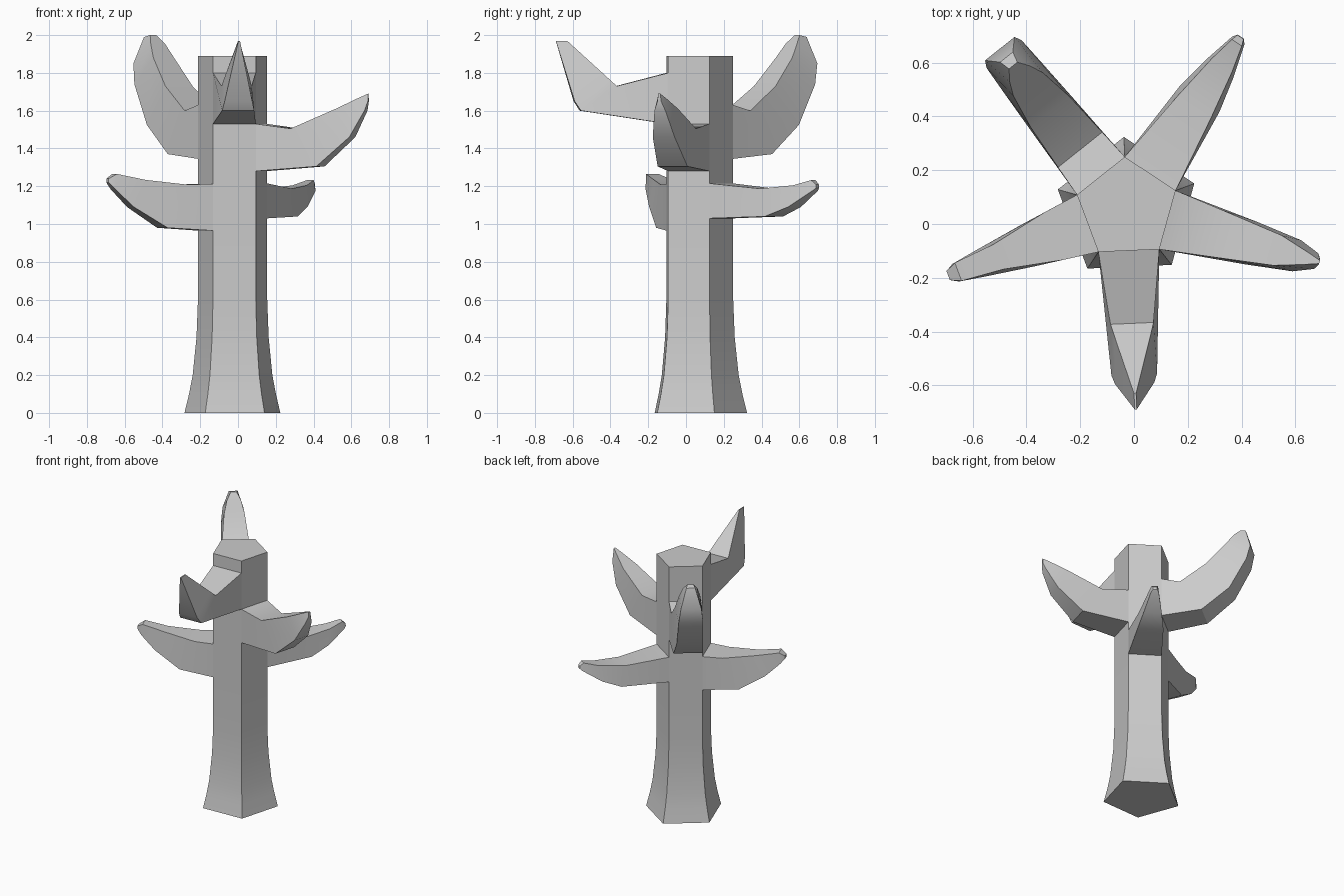
import bpy
from math import cos, sin, radians

if "Cube" in bpy.data.objects:
    bpy.data.objects.remove(bpy.data.objects["Cube"])

CX, CY, R = -0.026, 0.057, 0.193      # trunk centre and corner radius
ROT = 20.5                            # angle of the first trunk corner
APO, HALF = R * cos(radians(36)), R * sin(radians(36))


def make(name, verts, faces):
    me = bpy.data.meshes.new(name)
    me.from_pydata(verts, [], faces)
    me.shade_smooth()
    me.set_sharp_from_angle(angle=radians(32))
    ob = bpy.data.objects.new(name, me)
    bpy.context.collection.objects.link(ob)
    return ob


# Branches, one per trunk face: root (bottom z, top z), then sections of
# (top reach, top z, top half width, bottom reach, bottom z, bottom half width)
branches = {
    "branch_back_right": (56.5, (1.03, 1.215), [
        (.45, 1.187, .075, .49, 1.04, .088),
        (.64, 1.205, .045, .62, 1.09, .062),
        (.74, 1.232, .022, .75, 1.175, .027),
        (.765, 1.21, .014, .767, 1.19, .014)]),
    "branch_back_left": (128.5, (1.345, 1.63), [
        (.28, 1.60, .105, .43, 1.37, .10),
        (.46, 1.73, .092, .62, 1.525, .09),
        (.59, 1.88, .07, .735, 1.74, .083),
        (.64, 1.955, .048, .76, 1.85, .07),
        (.68, 2.0, .02, .72, 1.99, .03)]),
    "branch_left": (200.5, (.965, 1.213), [
        (.29, 1.208, .095, .40, .98, .08),
        (.51, 1.233, .05, .58, 1.09, .052),
        (.67, 1.265, .036, .68, 1.185, .035),
        (.71, 1.24, .018, .71, 1.22, .018)]),
    "branch_front": (272.5, (1.53, 1.80), [
        (.427, 1.73, .08, .617, 1.60, .085),
        (.47, 1.77, .068, .65, 1.65, .073),
        (.687, 1.97, .004, .747, 1.97, .004)]),
    "branch_right": (344.5, (1.28, 1.53), [
        (.34, 1.505, .09, .48, 1.305, .082),
        (.58, 1.61, .058, .655, 1.46, .06),
        (.69, 1.665, .024, .73, 1.60, .03),
        (.743, 1.69, .006, .743, 1.65, .01)]),
}

for name, (deg, (z0, z1), secs) in branches.items():
    c, s = cos(radians(deg)), sin(radians(deg))
    verts, faces = [], []
    for rt, zt, wt, rb, zb, wb in [(APO, z1, HALF, APO, z0, HALF)] + secs:
        for r, t, z in ((rb, wb, zb), (rt, wt, zt), (rt, -wt, zt), (rb, -wb, zb)):
            verts.append((CX + r * c - t * s, CY + r * s + t * c, z))
    for k in range(len(secs)):
        for i in range(4):
            j = (i + 1) % 4
            faces.append((4 * k + i, 4 * k + j, 4 * k + 4 + j, 4 * k + 4 + i))
    n = 4 * len(secs)
    faces.append((n, n + 1, n + 2, n + 3))
    make(name, verts, faces)

# Five-sided trunk with a flared foot, left open where each branch joins
roots = [branches[k][1] for k in branches]
profile = [(0, .267), (.1, .242), (.2, .222), (.4, .201), (.6, R)]
levels = profile + [(z, R) for z in sorted(z for r in roots for z in r)] + [(1.89, R)]
verts, faces = [], []
for z, rad in levels:
    for i in range(5):
        a = radians(ROT + 72 * i)
        verts.append((CX + rad * cos(a), CY + rad * sin(a), z))
for k in range(len(levels) - 1):
    mid = (levels[k][0] + levels[k + 1][0]) / 2
    for i, (z0, z1) in enumerate(roots):
        if not z0 < mid < z1:
            j = (i + 1) % 5
            faces.append((5 * k + i, 5 * k + j, 5 * k + 5 + j, 5 * k + 5 + i))
n = 5 * (len(levels) - 1)
faces.append(tuple(range(n, n + 5)))
faces.append((4, 3, 2, 1, 0))
make("trunk", verts, faces)
